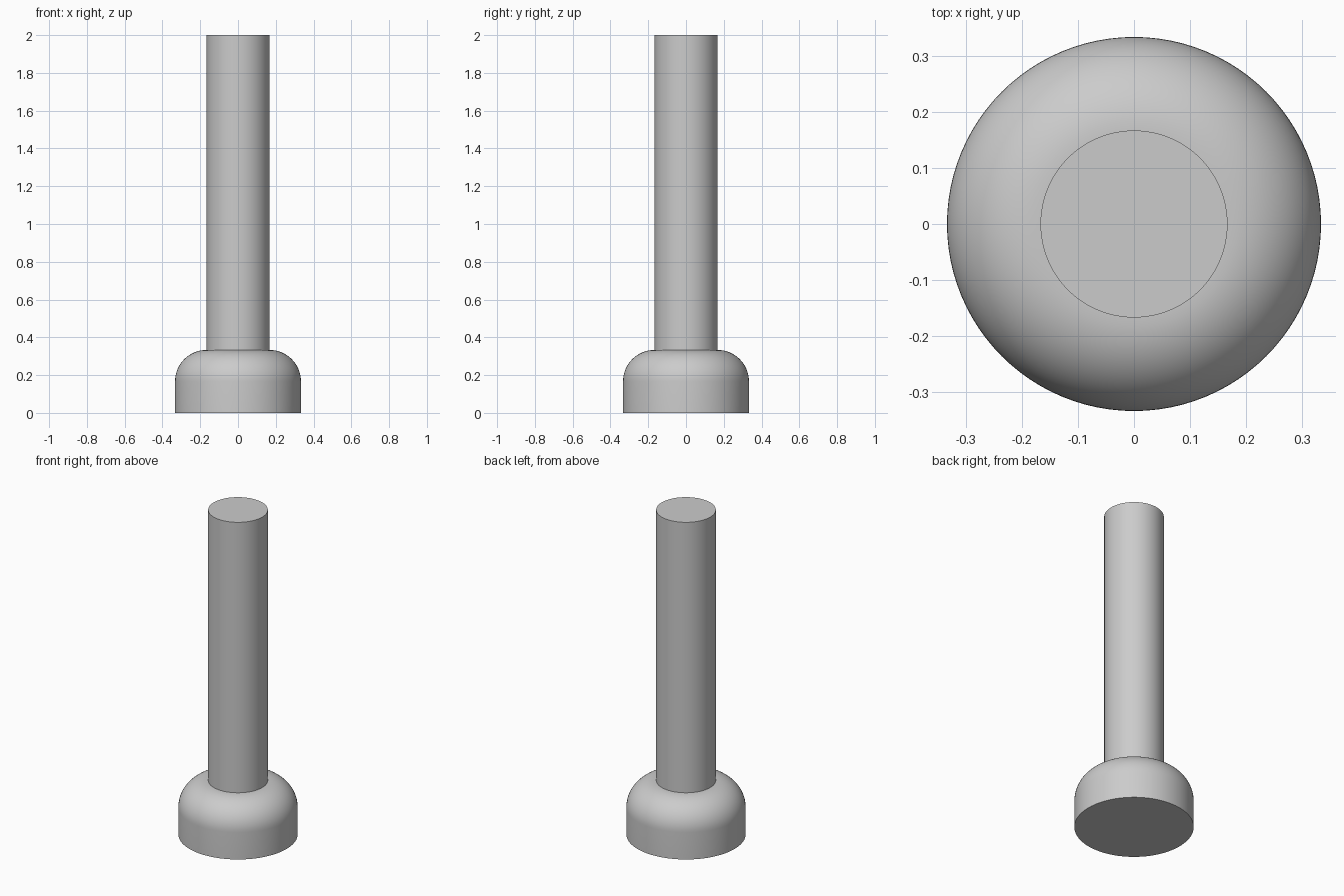
import bpy
import math

SEGMENTS = 96
R = 1 / 6  # shaft radius, also the shoulder fillet radius

cube = bpy.data.objects.get("Cube")
if cube:
    bpy.data.objects.remove(cube, do_unlink=True)

grey = bpy.data.materials.new("plain grey")
grey.use_nodes = True
grey.diffuse_color = (0.6, 0.6, 0.6, 1)
grey.node_tree.nodes["Principled BSDF"].inputs["Base Color"].default_value = grey.diffuse_color


def lathe(name, profile):
    """Spin (radius, height) points about z, closing both ends with flat caps."""
    verts, faces = [], []
    for r, z in profile:
        for i in range(SEGMENTS):
            a = math.tau * i / SEGMENTS
            verts.append((r * math.cos(a), r * math.sin(a), z))
    for k in range(len(profile) - 1):
        low, high = k * SEGMENTS, (k + 1) * SEGMENTS
        for i in range(SEGMENTS):
            j = (i + 1) % SEGMENTS
            faces.append((low + i, low + j, high + j, high + i))
    faces.append(tuple(reversed(range(SEGMENTS))))
    faces.append(tuple(range(len(verts) - SEGMENTS, len(verts))))
    mesh = bpy.data.meshes.new(name)
    mesh.from_pydata(verts, [], faces)
    mesh.materials.append(grey)
    obj = bpy.data.objects.new(name, mesh)
    bpy.context.collection.objects.link(obj)
    bpy.ops.object.select_all(action="DESELECT")
    obj.select_set(True)
    bpy.context.view_layer.objects.active = obj
    bpy.ops.object.shade_smooth_by_angle(angle=math.radians(30))
    return obj


# Round head: straight wall, then a quarter-circle shoulder up to the shaft
STEPS = 16
shoulder = [(R + R * math.cos(t), R + R * math.sin(t))
            for t in (math.pi / 2 * i / STEPS for i in range(STEPS + 1))]
lathe("rounded_head", [(2 * R, 0)] + shoulder)

# Plain cylindrical shaft standing on the head
lathe("shaft", [(R, 2 * R), (R, 2)])
